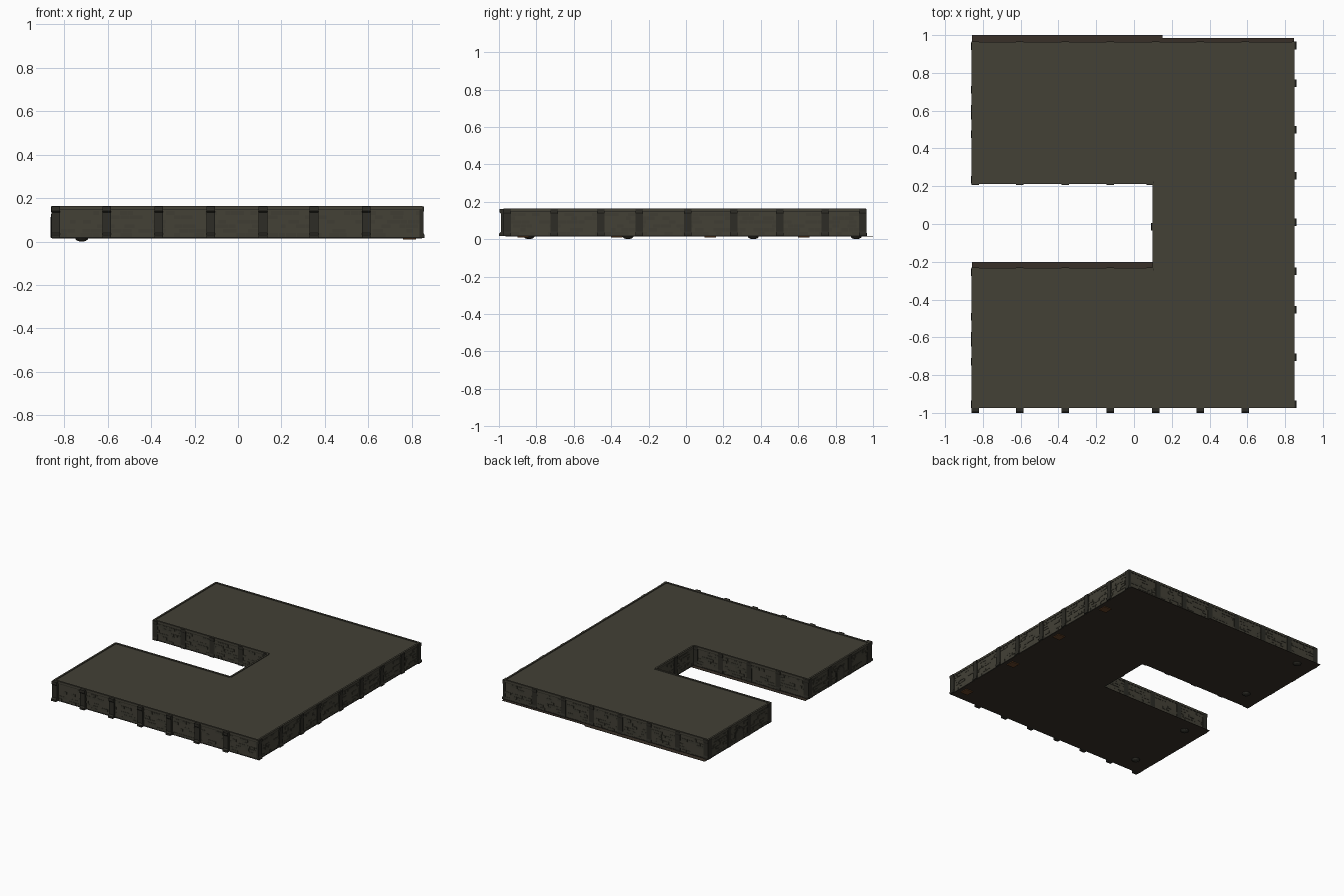
import bpy, bmesh, math, random
from mathutils import Matrix, Vector

if "Cube" in bpy.data.objects:
    bpy.data.objects.remove(bpy.data.objects["Cube"])

random.seed(4)


def mat(name, rgb):
    m = bpy.data.materials.new(name)
    m.diffuse_color = (*rgb, 1)
    m.use_nodes = True
    m.node_tree.nodes["Principled BSDF"].inputs["Base Color"].default_value = m.diffuse_color
    return m


ROOF = mat("roof_stone", (0.056, 0.052, 0.037))
WALL = mat("wall_stone", (0.050, 0.047, 0.034))
DARK = mat("dark_stone", (0.026, 0.025, 0.019))
EARTH = mat("dark_earth", (0.040, 0.030, 0.021))
RUST = mat("rust", (0.13, 0.055, 0.02))


def finish(bm, name, material):
    bmesh.ops.recalc_face_normals(bm, faces=bm.faces)
    me = bpy.data.meshes.new(name)
    bm.to_mesh(me)
    bm.free()
    me.materials.append(material)
    ob = bpy.data.objects.new(name, me)
    bpy.context.collection.objects.link(ob)
    return ob


def prism(bm, pts, vec):
    f = bm.faces.new([bm.verts.new(p) for p in pts])
    r = bmesh.ops.extrude_face_region(bm, geom=[f])
    bmesh.ops.translate(bm, vec=vec, verts=[v for v in r["geom"] if isinstance(v, bmesh.types.BMVert)])


def box(bm, frame, lo, hi):
    lo, hi = Vector(lo), Vector(hi)
    s = hi - lo
    bmesh.ops.create_cube(bm, size=1, matrix=frame @ Matrix.Translation((lo + hi) / 2) @ Matrix.Diagonal((*s, 1)))


# C-shaped footprint, counter-clockwise
outline = [(-.857, -.972), (.847, -.972), (.847, .96), (-.857, .96),
           (-.857, .215), (.10, .215), (.10, -.235), (-.857, -.235)]
bm = bmesh.new()
prism(bm, [(x, y, .018) for x, y in outline], (0, 0, .142))
finish(bm, "platform_body", ROOF)

# Thin floor sheet, shifted towards the back
floor = [(-.857, -.965), (.847, -.965), (.847, .985), (.15, .985), (.15, 1.0),
         (-.857, 1.0), (-.857, .22), (.105, .22), (.105, -.2), (-.857, -.2)]
bm = bmesh.new()
prism(bm, [(x, y, .015) for x, y in floor], (0, 0, .002))
finish(bm, "floor_sheet", EARTH)

xs = [-.84, -.605, -.365, -.125, .115, .35, .59]
ys = [-.955, -.705, -.455, -.25, .01, .255, .5, .745, .945]
# per edge: name, pillar positions along the world axis, pillar depth
walls = [("front", xs, .028), ("right", ys, .012), ("back", xs, .007),
         ("left_back", [.94, .71, .475, .235], .005),
         ("notch_back", xs[:4] + [.085], .009), ("notch_end", [-.015], .009),
         ("notch_front", xs[:4] + [.085], .006),
         ("left_front", [-.255, -.49, -.73, -.955], .005)]


def wall_frame(i):
    p, q = Vector((*outline[i], 0)), Vector((*outline[(i + 1) % 8], 0))
    t = (q - p).normalized()
    n = Vector((t.y, -t.x, 0))
    m = Matrix((t, n, (0, 0, 1))).transposed().to_4x4()
    m.translation = p
    return m, (q - p).length


def pillar(bm, frame, u, d):
    # flared foot, plain shaft and projecting cap
    prof = [(-.01, .016), (d, .016), (d, .03), (d * .6, .04), (d * .6, .135),
            (d * .85, .142), (d * .85, .162), (-.01, .162)]
    prism(bm, [frame @ Vector((u - .02, n, z)) for n, z in prof],
          frame.to_3x3() @ Vector((.04, 0, 0)))


def bricks(bm, frame, length):
    # randomly proud stones in courses
    rows, z0, h = 6, .021, .0205
    for r in range(rows):
        u = .004
        while u < length - .02:
            w = min(random.uniform(.025, .065), length - .004 - u)
            if random.random() < .5:
                z = z0 + r * h
                box(bm, frame, (u, -.004, z), (u + w - .003, random.uniform(.001, .003), z + h - .003))
            u += w


for i, (name, spots, depth) in enumerate(walls):
    frame, length = wall_frame(i)
    axis = frame.col[0].xyz
    origin = outline[i]
    bm = bmesh.new()
    bricks(bm, frame, length)
    finish(bm, name + "_bricks", WALL)
    # pillars
    bm = bmesh.new()
    for s in spots:
        u = (s - origin[0]) * axis.x if abs(axis.x) > .5 else (s - origin[1]) * axis.y
        pillar(bm, frame, u, depth)
    finish(bm, name + "_pillars", DARK)
    # coping lip and bottom plinth
    bm = bmesh.new()
    box(bm, frame, (0, -.01, .15), (length, .003, .165))
    finish(bm, name + "_coping", ROOF)
    bm = bmesh.new()
    box(bm, frame, (0, -.01, .145), (length, .0015, .150))
    box(bm, frame, (0, -.01, .016), (length, .003, .021))
    finish(bm, name + "_joint_lines", DARK)

# Arched doors in the two left end walls
for i, y, name in ((3, .592, "back"), (7, -.61, "front")):
    frame, length = wall_frame(i)
    u = outline[i][1] - y

    def arch(r, d):
        pts = [(-r, .018), (r, .018)]
        pts += [(r * math.cos(a * math.pi / 8), .075 + r * math.sin(a * math.pi / 8)) for a in range(9)]
        return [frame @ Vector((u + x, d, z)) for x, z in pts]
    for part, r, d, m in (("door_surround", .052, .004, DARK), ("door_panel", .038, .0055, WALL)):
        bm = bmesh.new()
        prism(bm, arch(r, -.004), frame.to_3x3() @ Vector((0, d + .004, 0)))
        finish(bm, name + "_" + part, m)

# Domed feet under the left side
for k, y in enumerate((-.84, -.31, .36, .91)):
    bm = bmesh.new()
    bmesh.ops.create_uvsphere(bm, u_segments=12, v_segments=8, radius=1,
                              matrix=Matrix.Translation((-.72, y, .016)) @ Matrix.Diagonal((.03, .03, .016, 1)))
    finish(bm, f"domed_foot_{k + 1}", DARK)

# Flat rusty pads under the right side
for k, y in enumerate((-.87, -.37, .13, .63)):
    bm = bmesh.new()
    box(bm, Matrix(), (.76, y - .03, .009), (.82, y + .03, .016))
    finish(bm, f"rusty_pad_{k + 1}", RUST)
